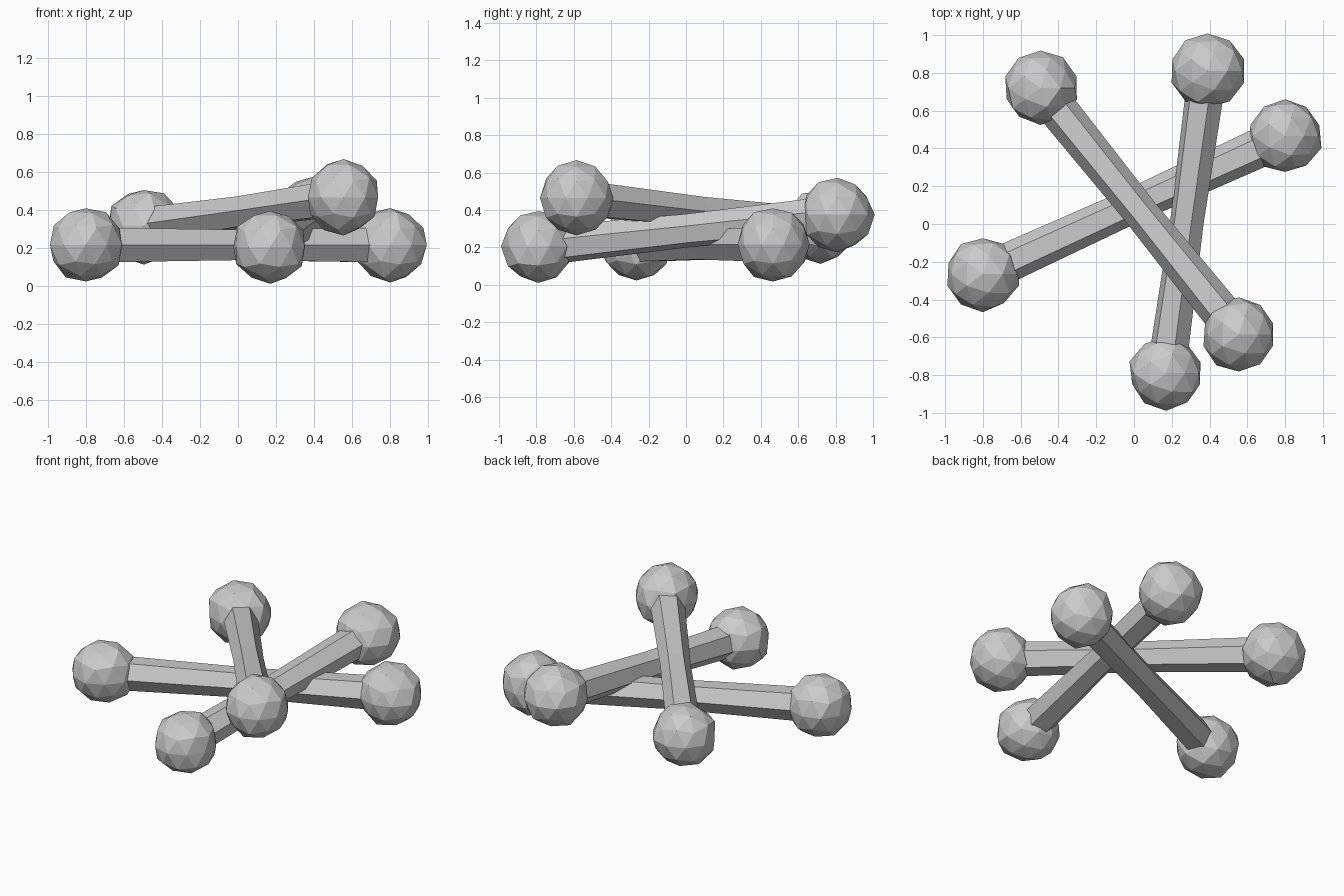
import bpy, bmesh, random
from math import cos, sin, radians
from mathutils import Vector

if "Cube" in bpy.data.objects:
    bpy.data.objects.remove(bpy.data.objects["Cube"])

random.seed(4)
UP = Vector((0, 0, 1))


def finish(bm, name):
    bmesh.ops.recalc_face_normals(bm, faces=bm.faces)
    mesh = bpy.data.meshes.new(name)
    bm.to_mesh(mesh)
    bm.free()
    obj = bpy.data.objects.new(name, mesh)
    bpy.context.collection.objects.link(obj)


# Six-sided shaft, slightly waisted in the middle
def shaft(name, a, b, roll):
    bm = bmesh.new()
    d = (b - a).normalized()
    side = UP.cross(d).normalized()
    top = d.cross(side)
    rings = []
    for t, r in ((0.05, 0.105), (0.5, 0.092), (0.95, 0.105)):
        c = a.lerp(b, t)
        angles = [radians(60 * i + roll) for i in range(6)]
        rings.append([bm.verts.new(c + r * (side * cos(q) + top * sin(q)))
                      for q in angles])
    for low, high in zip(rings, rings[1:]):
        for i in range(6):
            j = (i + 1) % 6
            bm.faces.new((low[i], low[j], high[j], high[i]))
    bm.faces.new(rings[0])
    bm.faces.new(rings[-1])
    finish(bm, name)


# Faceted, slightly irregular end knob
def knob(name, centre):
    bm = bmesh.new()
    bmesh.ops.create_icosphere(bm, subdivisions=2, radius=0.196)
    for v in bm.verts:
        v.co = v.co * random.uniform(0.96, 1.04) + centre
    finish(bm, name)


# Three crossed bones: end centres and roll of the shaft
bones = {
    "lower_bone": ((-0.80, -0.265, 0.215), (0.80, 0.465, 0.215), 0),
    "middle_bone": ((0.17, -0.79, 0.205), (0.39, 0.81, 0.375), 45),
    "upper_bone": ((-0.495, 0.72, 0.315), (0.555, -0.585, 0.465), 0),
}
for name, (a, b, roll) in bones.items():
    a, b = Vector(a), Vector(b)
    shaft(name + "_shaft", a, b, roll)
    knob(name + "_knob_a", a)
    knob(name + "_knob_b", b)
